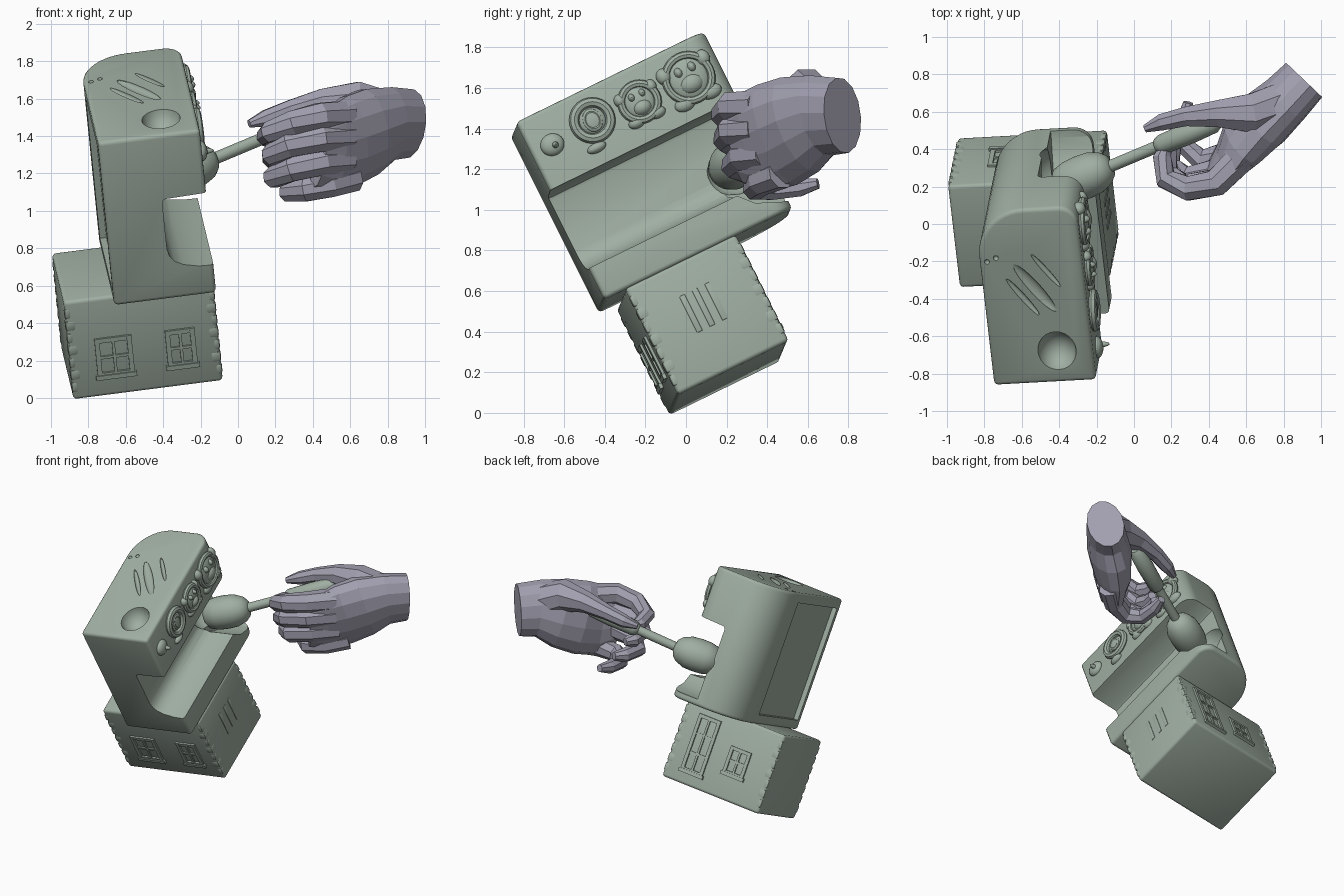
import bpy, bmesh, math
from mathutils import Vector, Matrix

if "Cube" in bpy.data.objects:
    bpy.data.objects.remove(bpy.data.objects["Cube"])

# Tilted frame of the cabinet: x = depth (front positive), y = width, z = up
D = Vector((0.99, 0.054, 0.127)).normalized()
V = Vector((-0.091, -0.445, 0.89))
V = (V - D * V.dot(D)).normalized()
U = V.cross(D)
M = Matrix((D, U, V)).transposed().to_4x4()
M.translation = Vector((-0.66, -0.43, 0.49))

# Two paints: grey-green toy, grey-violet hand
green = bpy.data.materials.new("grey_green")
green.diffuse_color = (0.35, 0.425, 0.36, 1)
green.use_nodes = True
green.node_tree.nodes["Principled BSDF"].inputs["Base Color"].default_value = green.diffuse_color
violet = bpy.data.materials.new("grey_violet")
violet.diffuse_color = (0.36, 0.35, 0.43, 1)
violet.use_nodes = True
violet.node_tree.nodes["Principled BSDF"].inputs["Base Color"].default_value = violet.diffuse_color


def make(name, bm, mat=M, smooth=True):
    bmesh.ops.recalc_face_normals(bm, faces=bm.faces)
    me = bpy.data.meshes.new(name)
    bm.to_mesh(me)
    bm.free()
    me.materials.append(violet if name.startswith("hand_") else green)
    ob = bpy.data.objects.new(name, me)
    bpy.context.collection.objects.link(ob)
    ob.matrix_world = mat
    if smooth:
        shade(ob)
    return ob


def shade(ob):
    bpy.ops.object.select_all(action='DESELECT')
    ob.select_set(True)
    bpy.context.view_layer.objects.active = ob
    bpy.ops.object.shade_smooth_by_angle(angle=math.radians(38))


def bevel(bm, width, seg=3):
    edges = [e for e in bm.edges if len(e.link_faces) == 2 and e.calc_face_angle() > 0.6]
    bmesh.ops.bevel(bm, geom=edges, offset=width, segments=seg, profile=0.5, affect='EDGES')


def add_box(bm, c, s):
    bmesh.ops.create_cube(bm, size=1, matrix=Matrix.Translation(c) @ Matrix.Diagonal((*s, 1)))


def boxes(name, items, width=0.0):
    bm = bmesh.new()
    for it in items:
        add_box(bm, *it)
    if width:
        bevel(bm, width, 2)
    return make(name, bm)


def prism(pts, vec, width=0.0):
    bm = bmesh.new()
    f = bm.faces.new([bm.verts.new(p) for p in pts])
    r = bmesh.ops.extrude_face_region(bm, geom=[f])
    bmesh.ops.translate(bm, vec=vec, verts=[v for v in r['geom'] if isinstance(v, bmesh.types.BMVert)])
    bmesh.ops.recalc_face_normals(bm, faces=bm.faces)
    if width:
        bevel(bm, width)
    return bm


def loft(name, rings, sides, up=Vector((0, 0, 1)), smooth=True):
    """Tube through rings of (centre, half width, half height)."""
    bm, prev = bmesh.new(), None
    cs = [Vector(r[0]) for r in rings]
    for i, (c, rw, rh) in enumerate(rings):
        t = (cs[min(i + 1, len(cs) - 1)] - cs[max(i - 1, 0)]).normalized()
        a = t.cross(up).normalized()
        b = a.cross(t)
        ring = []
        for k in range(sides):
            w = 2 * math.pi * (k + 0.5) / sides
            ring.append(bm.verts.new(cs[i] + a * rw * math.cos(w) + b * rh * math.sin(w)))
        if prev:
            for k in range(sides):
                j = (k + 1) % sides
                bm.faces.new((prev[k], prev[j], ring[j], ring[k]))
        else:
            bm.faces.new(ring)
        prev = ring
    bm.faces.new(prev)
    return make(name, bm, Matrix(), smooth)


# Cabinet body: plan outline with a broadly rounded back corner, extruded upward
W, H, DEP = 1.04, 0.98, 0.55
plan = [(0, 0, 0), (DEP, 0, 0)]
for cx, cy, rx, ry, a0 in ((DEP - 0.1, W - 0.1, 0.1, 0.1, 0), (0.26, W - 0.28, 0.26, 0.28, 90)):
    for k in range(13):
        a = math.radians(a0 + 7.5 * k)
        plan.append((cx + rx * math.cos(a), cy + ry * math.sin(a), 0))
body = make("cabinet_body", prism(plan, (0, 0, H), 0.022), smooth=False)

# Cutters: playing recess, dropped ledge end, back panel, top dish, slits, screw holes
cut = [make("cut_recess", prism([(x, -0.2, z) for x, z in (
    (0.31, 0.30), (0.32, 0.255), (0.345, 0.22), (0.39, 0.195), (0.47, 0.175), (0.53, 0.172), (0.8, 0.172),
    (0.8, 0.61), (0.33, 0.597), (0.316, 0.59), (0.31, 0.575))], (0, 1.6, 0)), smooth=False)]
cut.append(make("cut_ledge_end", prism([(0.33, y, z) for y, z in (
    (0.78, 0.35), (1.3, 0.35), (1.3, 0.02), (1.0, 0.05), (0.88, 0.1), (0.79, 0.2))], (0.5, 0, 0)), smooth=False))
bm = bmesh.new()
add_box(bm, (0, 0.37, 0.49), (0.07, 0.64, 0.84))
cut.append(make("cut_back_panel", bm, smooth=False))
bm = bmesh.new()
for c, s in (((0.36, 0.19, H + 0.02), (0.105, 0.115, 0.12)), ((0.38, 0.9, 0.32), (0.15, 0.17, 0.14)),
             ((0.04, 0.74, H), (0.014, 0.014, 0.014)), ((0.09, 0.76, H), (0.014, 0.014, 0.014))):
    bmesh.ops.create_uvsphere(bm, u_segments=24, v_segments=13, radius=1,
                              matrix=Matrix.Translation(c) @ Matrix.Diagonal((*s, 1)))
for c, s in (((0.21, 0.52, H), (0.035, 0.28, 0.04)), ((0.28, 0.57, H), (0.065, 0.36, 0.04)),
             ((0.35, 0.67, H), (0.03, 0.25, 0.04))):
    bmesh.ops.create_uvsphere(bm, u_segments=20, v_segments=9, radius=0.5, matrix=Matrix.Translation(c)
                              @ Matrix.Rotation(0.6, 4, 'Z') @ Matrix.Diagonal((*s, 1)))
cut.append(make("cut_top_details", bm, smooth=False))
for c in cut:
    c.hide_render = True
    m = body.modifiers.new("cut", 'BOOLEAN')
    m.object, m.operation, m.solver = c, 'DIFFERENCE', 'EXACT'
    m.use_self = True
bpy.context.view_layer.update()
body.data = bpy.data.meshes.new_from_object(body.evaluated_get(bpy.context.evaluated_depsgraph_get()))
body.modifiers.clear()
for c in cut:
    bpy.data.objects.remove(c)
shade(body)

# Raised figures on the front panel: rings and blobs
bm = bmesh.new()


def blob(y, z, sx, sy, sz):
    bmesh.ops.create_uvsphere(bm, u_segments=20, v_segments=12, radius=1,
                              matrix=Matrix.Translation((DEP, y, z)) @ Matrix.Diagonal((sx, sy, sz, 1)))


def ring(y, z, R, r, stretch=1.0):
    n, k = 28, 8
    vs = [[bm.verts.new((DEP + 0.01 + r * math.sin(b), y + (R + r * math.cos(b)) * math.cos(a) * stretch,
                         z + (R + r * math.cos(b)) * math.sin(a)))
           for b in (2 * math.pi * j / k for j in range(k))] for a in (2 * math.pi * i / n for i in range(n))]
    for i in range(n):
        for j in range(k):
            bm.faces.new((vs[i][j], vs[(i + 1) % n][j], vs[(i + 1) % n][(j + 1) % k], vs[i][(j + 1) % k]))


blob(0.11, 0.80, 0.035, 0.06, 0.055)
blob(0.12, 0.79, 0.07, 0.018, 0.018)
ring(0.34, 0.82, 0.09, 0.025)
ring(0.34, 0.82, 0.045, 0.018, 0.8)
blob(0.34, 0.82, 0.03, 0.07, 0.07)
blob(0.30, 0.69, 0.03, 0.05, 0.025)
for y, z, s in ((0.59, 0.80, 0.95), (0.86, 0.80, 1.2)):
    ring(y, z, 0.095 * s, 0.02)
    blob(y, z - 0.03, 0.05, 0.055 * s, 0.045 * s)
    blob(y, z, 0.035, 0.085 * s, 0.09 * s)
    for k in (-1, 1):
        blob(y + 0.09 * s * k, z + 0.05 * s, 0.035, 0.03 * s, 0.035 * s)
        blob(y + 0.03 * s * k, z + 0.035 * s, 0.05, 0.02 * s, 0.025 * s)
        blob(y + 0.06 * s * k, z - 0.09 * s, 0.03, 0.045 * s, 0.03 * s)
make("panel_figures", bm)

# Base house
X0, X1, Y0, Y1, Z0 = -0.262, 0.545, 0.115, 0.725, -0.578
bm = bmesh.new()
add_box(bm, ((X0 + X1) / 2, (Y0 + Y1) / 2, Z0 / 2), (X1 - X0, Y1 - Y0, -Z0 + 0.01))
bevel(bm, 0.02)
make("base_house", bm)

# Corner stones
stones = []
for x, sx in ((X0, 1), (X1, -1)):
    for y, sy in ((Y0, 1), (Y1, -1)):
        for i in range(7):
            w = 0.055 if i % 2 else 0.035
            stones.append(((x + sx * (w / 2 - 0.003), y + sy * (w / 2 - 0.003), Z0 + 0.07 + i * 0.073), (w, w, 0.06)))
boxes("corner_stones", stones, 0.012)


# Windows: frame, cross bars and sill on a side wall
def window(name, x, y, z, w, h, rows=1):
    b, t = 0.026, 0.026
    it = [((x + s * (w - b) / 2, y, z), (b, t, h)) for s in (-1, 1)]
    it += [((x, y, z + s * (h - b) / 2), (w, t - 0.002, b)) for s in (-1, 1)]
    it.append(((x, y, z), (0.016, 0.02, h - b)))
    it += [((x, y, z - h / 2 + h * (k + 1) / (rows + 1)), (w - b, 0.018, 0.016)) for k in range(rows)]
    it.append(((x, y, z - h / 2), (w + 0.02, t + 0.01, b)))
    boxes(name, it)


window("window_large", -0.02, Y0, -0.35, 0.20, 0.23)
window("window_small", 0.34, Y0, -0.35, 0.16, 0.22)
window("window_rear", 0.02, Y1, -0.3, 0.17, 0.2)
window("door", 0.33, Y1, -0.28, 0.18, 0.42, 2)
boxes("front_slats", [((X1, 0.42 + k * 0.07, -0.25), (0.008, 0.03, 0.2)) for k in (-1, 0, 1)], 0.003)

# Mallet: barrel head, shaft and grip
A, B = Vector((-0.425, 0.185, 1.185)), Vector((-0.12, 0.315, 1.275))
prof = [(0, 0.02), (0.03, 0.06), (0.12, 0.1), (0.3, 0.117), (0.5, 0.12), (0.7, 0.115), (0.88, 0.09), (0.97, 0.06), (1, 0.03)]
loft("mallet_head", [(A.lerp(B, t), r, r) for t, r in prof], 28)
S, E = Vector((-0.16, 0.295, 1.265)), Vector((0.46, 0.555, 1.525))
loft("mallet_shaft", [(S.lerp(E, t), 0.033, 0.033) for t in (0, 0.3, 0.6)], 18)
loft("mallet_grip", [(S.lerp(E, t), r, r) for t, r in (
    (0.44, 0.02), (0.46, 0.042), (0.5, 0.055), (0.75, 0.06), (0.94, 0.055), (0.99, 0.035), (1, 0.01))], 18)

# Low-poly hand: wrist and palm, then curled fingers and thumb
loft("hand_palm", [((0.91, 0.77, 1.465), 0.13, 0.19), ((0.81, 0.665, 1.465), 0.14, 0.205),
                   ((0.695, 0.56, 1.42), 0.155, 0.25), ((0.59, 0.45, 1.37), 0.135, 0.265),
                   ((0.51, 0.34, 1.33), 0.09, 0.255), ((0.43, 0.25, 1.32), 0.055, 0.20)], 14,
     Vector((0.1, -0.25, 1)), smooth=False)
digits = {
    "index_finger": [(0.58, 0.36, 1.51), (0.44, 0.22, 1.505), (0.29, 0.19, 1.47), (0.17, 0.24, 1.42), (0.15, 0.36, 1.4), (0.17, 0.42, 1.4)],
    "middle_finger": [(0.58, 0.36, 1.40), (0.44, 0.225, 1.39), (0.27, 0.20, 1.35), (0.18, 0.27, 1.30), (0.18, 0.39, 1.28), (0.21, 0.45, 1.28)],
    "ring_finger": [(0.58, 0.40, 1.28), (0.45, 0.28, 1.265), (0.28, 0.24, 1.22), (0.19, 0.32, 1.18), (0.21, 0.46, 1.18), (0.25, 0.53, 1.19)],
    "little_finger": [(0.62, 0.47, 1.18), (0.49, 0.37, 1.14), (0.36, 0.34, 1.11), (0.27, 0.42, 1.10), (0.27, 0.56, 1.11), (0.29, 0.65, 1.13)],
    "thumb": [(0.78, 0.64, 1.53), (0.63, 0.59, 1.585), (0.45, 0.59, 1.58), (0.28, 0.575, 1.54), (0.15, 0.545, 1.495), (0.06, 0.51, 1.465)],
}
for name, pts in digits.items():
    k = 0.92 if name == "little_finger" else 1
    radii = (0.085, 0.078, 0.07, 0.06, 0.052, 0.03)
    if name == "thumb":
        radii = (0.12, 0.115, 0.078, 0.056, 0.048, 0.022)
    loft("hand_" + name, [(p, r * k, r * k) for p, r in zip(pts, radii)], 8, smooth=False)
